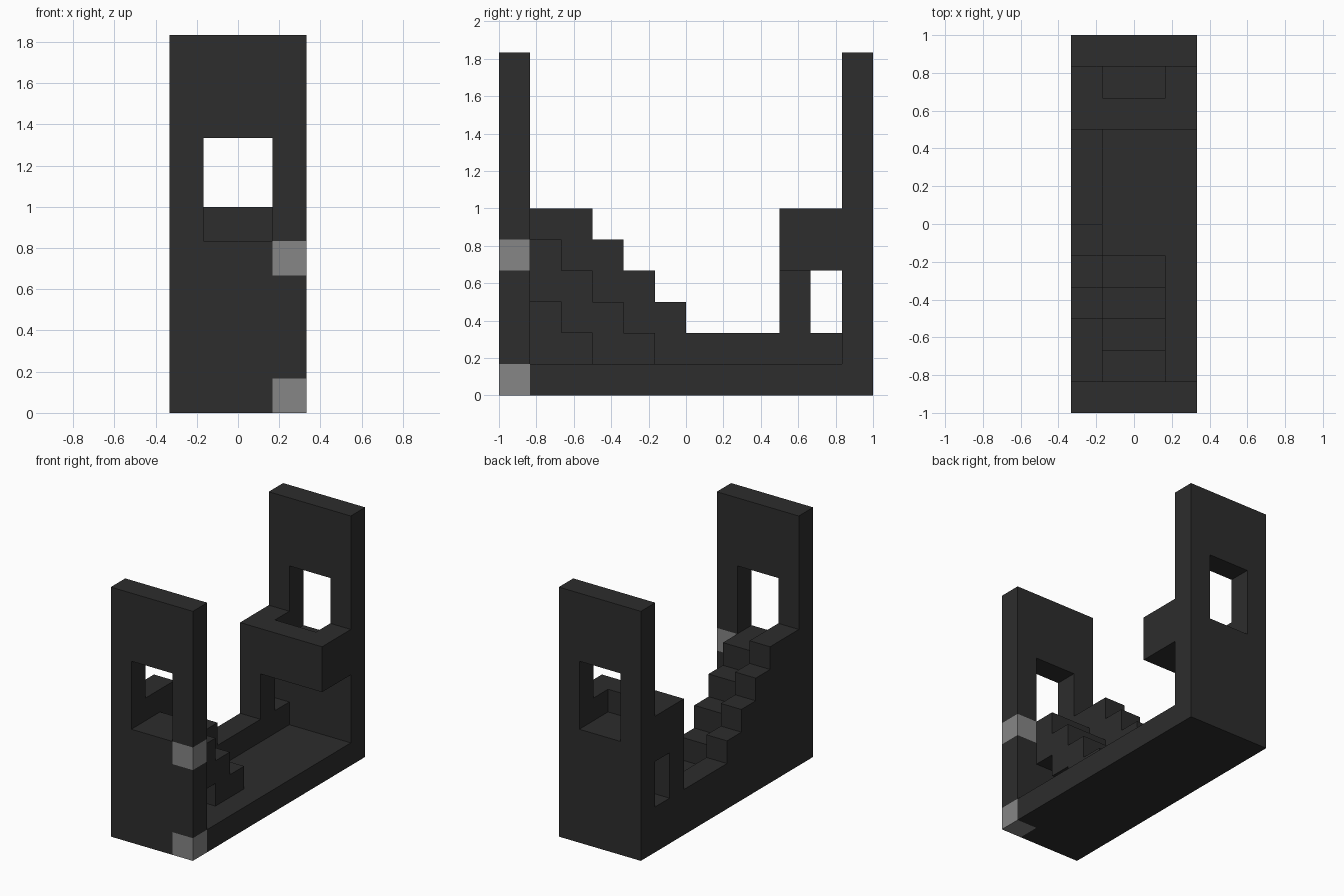
import bpy
import bmesh
from itertools import product
from mathutils import Vector

cube = bpy.data.objects.get("Cube")
if cube:
    bpy.data.objects.remove(cube, do_unlink=True)

U = 1 / 6                       # one block
ORIGIN = Vector((-2, -6, 0))    # grid corner in blocks


def material(name, value):
    mat = bpy.data.materials.new(name)
    mat.use_nodes = True
    colour = (value, value, value, 1)
    mat.diffuse_color = colour
    mat.node_tree.nodes["Principled BSDF"].inputs["Base Color"].default_value = colour
    return mat


DARK = material("charcoal", 0.026)
LIGHT = material("mid grey", 0.238)


def cells(x, y, z):
    """Blocks inside the half-open ranges x, y, z."""
    return set(product(range(*x), range(*y), range(*z)))


def build(name, blocks, light=()):
    """Make one part from its blocks, keeping only the exposed faces."""
    bm = bmesh.new()
    corners = {}

    def corner(p):
        key = tuple(round(c) for c in p)
        if key not in corners:
            corners[key] = bm.verts.new((Vector(key) + ORIGIN) * U)
        return corners[key]

    for block in sorted(blocks):
        for axis, side in product(range(3), (0, 1)):
            step = [0, 0, 0]
            step[axis] = 2 * side - 1
            if tuple(b + s for b, s in zip(block, step)) in blocks:
                continue
            u, v = Vector((0, 0, 0)), Vector((0, 0, 0))
            u[(axis + 1) % 3] = v[(axis + 2) % 3] = 1
            base = Vector(block)
            base[axis] += side
            loop = [base, base + u, base + u + v, base + v]
            if not side:
                loop.reverse()
            face = bm.faces.new([corner(p) for p in loop])
            face.material_index = int(block in light)
    mesh = bpy.data.meshes.new(name)
    bm.to_mesh(mesh)
    bm.free()
    mesh.materials.append(DARK)
    if light:
        mesh.materials.append(LIGHT)
    obj = bpy.data.objects.new(name, mesh)
    bpy.context.collection.objects.link(obj)


FULL = (0, 4)
MIDDLE = (1, 3)
SIDE = (0, 1)

# End walls with square windows; two pale corner blocks on the front one
for name, y, light in (("front_wall", 0, {(3, 0, 0), (3, 0, 4)}),
                       ("back_wall", 11, ())):
    row = (y, y + 1)
    build(name, cells(FULL, row, (0, 11)) - cells(MIDDLE, row, (5, 8)), light)

# Floor between the walls
build("floor", cells(FULL, (1, 11), (0, 1)))

# Low kerb along one side
build("side_kerb", cells(SIDE, (6, 11), (1, 2)))

# Stepped side wall, solid down to the floor
side = cells(SIDE, (1, 2), (1, 6))
for i in range(4):
    side |= cells(SIDE, (2 + i, 3 + i), (1, 6 - i))
build("stepped_side_wall", side)

# Staircase, open underneath near the front wall
stairs = set()
for i in range(4):
    stairs |= cells(MIDDLE, (1 + i, 2 + i), (max(1, 3 - i), 5 - i))
build("staircase", stairs)

# Raised platform with a recess below the back window, and its post
build("platform", cells(FULL, (9, 11), (4, 6)) - cells(MIDDLE, (10, 11), (5, 6)))
build("platform_post", cells(SIDE, (9, 10), (2, 4)))
